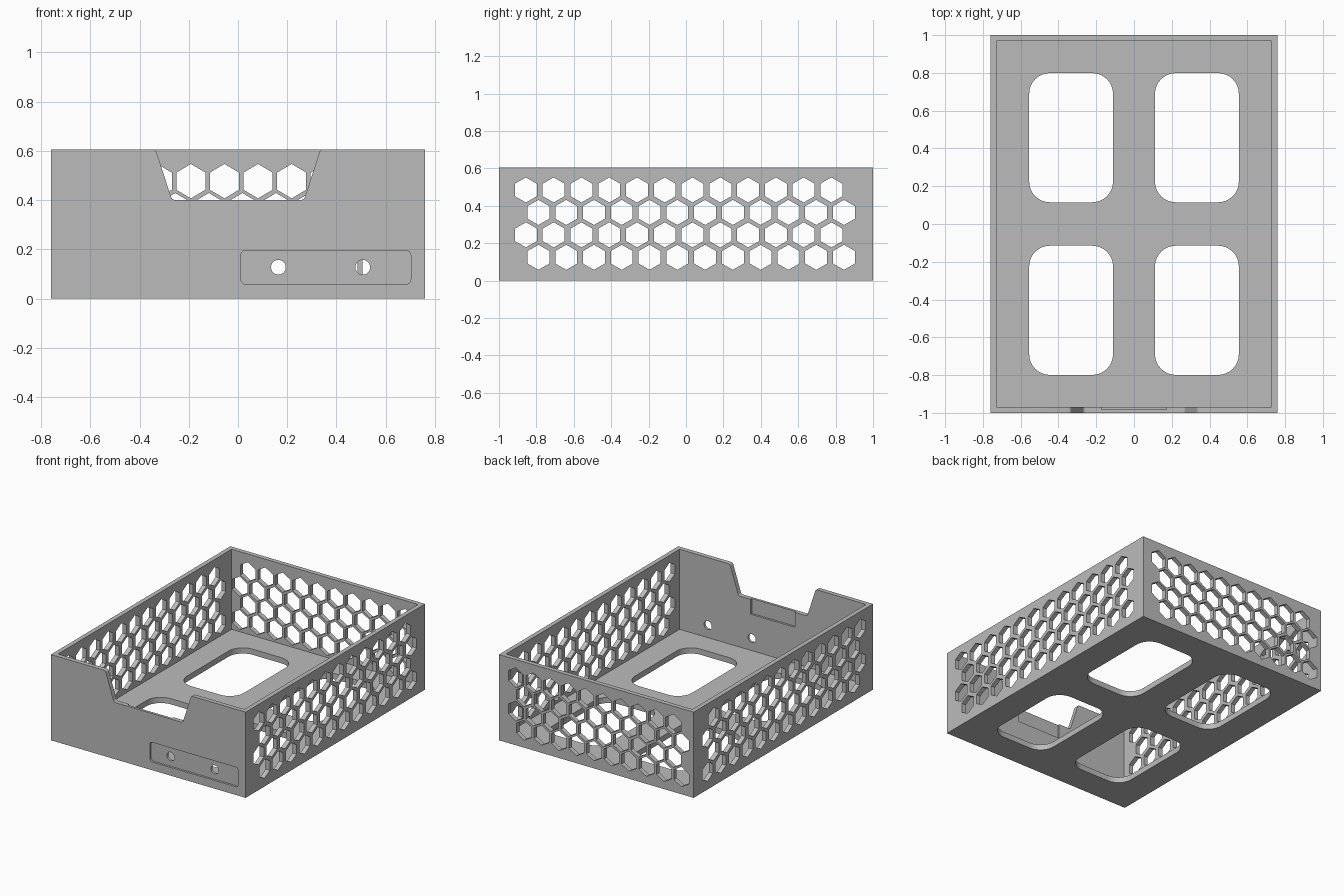
import bpy, bmesh, math
from mathutils import Vector

if "Cube" in bpy.data.objects:
    bpy.data.objects.remove(bpy.data.objects["Cube"], do_unlink=True)

W, D, H = 0.76, 1.0, 0.605      # half width, half depth, height
WALL, FLOOR = 0.032, 0.04

grey = bpy.data.materials.new("mid grey")
grey.use_nodes = True
grey.diffuse_color = (0.5, 0.5, 0.5, 1)
grey.node_tree.nodes["Principled BSDF"].inputs["Base Color"].default_value = (0.5, 0.5, 0.5, 1)


def rounded(corners, radii, steps=8):
    """Outline with each corner filleted by its own radius."""
    out, n = [], len(corners)
    for i, r in enumerate(radii):
        p = Vector(corners[i])
        if r == 0:
            out.append(p)
            continue
        a = (Vector(corners[i - 1]) - p).normalized()
        b = (Vector(corners[(i + 1) % n]) - p).normalized()
        half = a.angle(b) / 2
        centre = p + (a + b).normalized() * r / math.sin(half)
        start = p + a * r / math.tan(half) - centre
        end = p + b * r / math.tan(half) - centre
        for k in range(steps + 1):
            t = k / steps * (math.pi - 2 * half)
            spoke = start * math.sin(math.pi - 2 * half - t) + end * math.sin(t)
            out.append(centre + spoke.normalized() * r)
    return out


def rect(u0, u1, v0, v1):
    return [(u0, v0), (u1, v0), (u1, v1), (u0, v1)]


def ngon(u, v, width, height, sides):
    """Regular outline with a point at the top."""
    rx = width / 2 / (math.cos(math.pi / 6) if sides == 6 else 1)
    angles = [math.pi / 2 + math.tau * k / sides for k in range(sides)]
    return [(u + rx * math.cos(t), v + height / 2 * math.sin(t)) for t in angles]


def prism(bm, outline, axis, lo, hi):
    """Closed solid from a flat outline swept along an axis."""
    place = {"x": lambda u, v, w: (w, u, v),
             "y": lambda u, v, w: (u, w, v),
             "z": lambda u, v, w: (u, v, w)}[axis]
    near, far = [[bm.verts.new(place(u, v, w)) for u, v in outline] for w in (lo, hi)]
    bm.faces.new(near)
    bm.faces.new(far)
    for i in range(len(near)):
        bm.faces.new((near[i - 1], near[i], far[i], far[i - 1]))


def make(name, prisms):
    bm = bmesh.new()
    for args in prisms:
        prism(bm, *args)
    bmesh.ops.recalc_face_normals(bm, faces=bm.faces)
    mesh = bpy.data.meshes.new(name)
    bm.to_mesh(mesh)
    bm.free()
    mesh.materials.append(grey)
    obj = bpy.data.objects.new(name, mesh)
    bpy.context.scene.collection.objects.link(obj)
    return obj


def hexes(start, step, shift, count, top, drop, width, height):
    """Four staggered rows of hexagons."""
    return [ngon(start + (row % 2) * shift + i * step, top - row * drop, width, height, 6)
            for row in range(4) for i in range(count)]


# Open box
tray = make("tray", [(rect(-W, W, -D, D), "z", 0, H)])
cutters = [make("inside_cutter", [(rect(-W + WALL, W - WALL, -D + WALL, D - WALL), "z", FLOOR, 1)])]

# Honeycomb in both side walls and the back wall
side = hexes(-0.856, 0.1485, 0.067, 12, 0.485, 0.12, 0.117, 0.134)
back = hexes(-0.601, 0.1365, -0.0635, 10, 0.477, 0.118, 0.118, 0.14)
cutters.append(make("honeycomb_cutter", [(h, "x", -1, 1) for h in side]
                    + [(h, "y", 0.94, 1.1) for h in back]))

# Four rounded floor openings
cutters.append(make("floor_cutter", [
    (rounded(rect(x - 0.222, x + 0.222, y - 0.342, y + 0.342), [0.11] * 4), "z", -0.1, 0.1)
    for x in (-0.333, 0.333) for y in (-0.457, 0.457)]))

# Tapered notch in the front wall, with a shallow pocket behind it
notch = [(0.5, 0.8), (-0.5, 0.8), (-0.5, 0.607), (-0.335, 0.607),
         (-0.268, 0.4), (0.268, 0.4), (0.335, 0.607), (0.5, 0.607)]
cutters.append(make("notch_cutter", [
    (rounded(notch, [0, 0, 0, 0.02, 0.02, 0.02, 0.02, 0]), "y", -1.1, -0.9)]))
cutters.append(make("pocket_cutter", [(rect(-0.173, 0.173, 0.295, 0.42), "y", -0.982, -0.9)]))

# Front panel recess and its two round holes
cutters.append(make("panel_cutter", [
    (rounded(rect(0.012, 0.702, 0.058, 0.196), [0.02] * 4), "y", -1.1, -0.985)]))
cutters.append(make("hole_cutter", [
    (ngon(x, 0.127, 0.06, 0.06, 32), "y", -1.1, -0.9) for x in (0.164, 0.507)]))

for cutter in cutters:
    cutter.hide_render = True
    mod = tray.modifiers.new(cutter.name, "BOOLEAN")
    mod.operation = "DIFFERENCE"
    mod.solver = "EXACT"
    mod.object = cutter

# Bake the cuts and drop the cutters
bpy.context.view_layer.update()
graph = bpy.context.evaluated_depsgraph_get()
result = bpy.data.meshes.new_from_object(tray.evaluated_get(graph))
tray.modifiers.clear()
tray.data = result
for cutter in cutters:
    bpy.data.objects.remove(cutter, do_unlink=True)

# Smooth the fillets and holes, keep the edges crisp
bpy.ops.object.select_all(action="DESELECT")
tray.select_set(True)
bpy.context.view_layer.objects.active = tray
bpy.ops.object.shade_smooth_by_angle(angle=math.radians(30))
